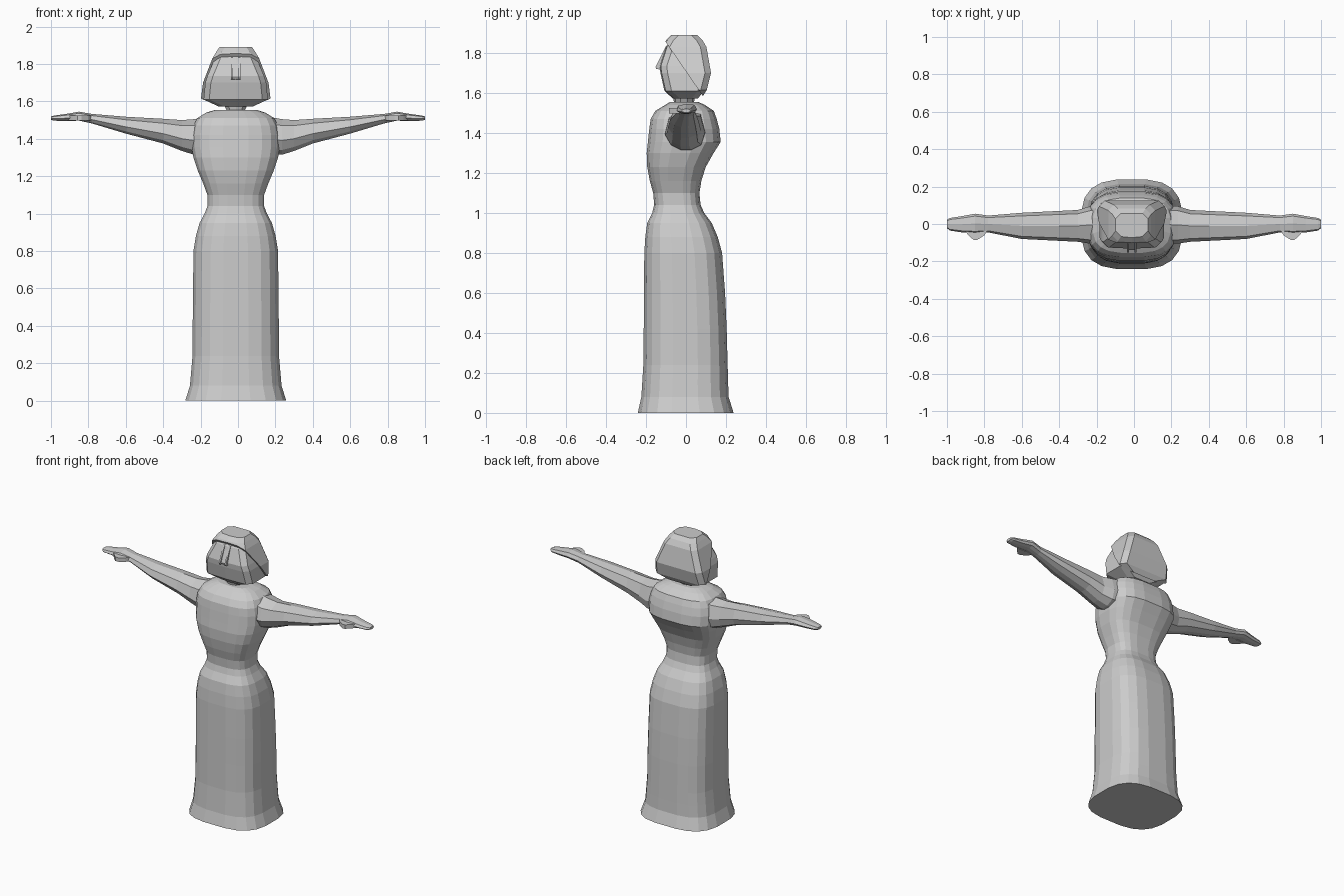
import bpy, bmesh, math
from mathutils import Vector

if "Cube" in bpy.data.objects:
    bpy.data.objects.remove(bpy.data.objects["Cube"])

grey = bpy.data.materials.new("light grey")
grey.diffuse_color = (0.6, 0.6, 0.6, 1)
grey.use_nodes = True
grey.node_tree.nodes["Principled BSDF"].inputs["Base Color"].default_value = grey.diffuse_color
CX = -0.012  # torso and head sit slightly off centre


def make(name, bm):
    bmesh.ops.recalc_face_normals(bm, faces=bm.faces)
    me = bpy.data.meshes.new(name)
    bm.to_mesh(me)
    bm.free()
    me.materials.append(grey)
    ob = bpy.data.objects.new(name, me)
    bpy.context.collection.objects.link(ob)
    return ob


def loft(rings):
    """Skin a list of equal-length point rings and cap both ends."""
    bm = bmesh.new()
    loops = [[bm.verts.new(p) for p in r] for r in rings]
    n = len(loops[0])
    for a, b in zip(loops, loops[1:]):
        for i in range(n):
            j = (i + 1) % n
            bm.faces.new((a[i], a[j], b[j], b[i]))
    bm.faces.new(loops[0])
    bm.faces.new(loops[-1])
    return bm


def oval(z, hx, y0, y1, n=20, power=3.0):
    """Rounded-square ring at height z."""
    pts = []
    for i in range(n):
        a = 2 * math.pi * (i + 0.5) / n
        c, s = math.cos(a), math.sin(a)
        e = 2 / power
        pts.append((CX + hx * math.copysign(abs(c) ** e, c),
                    (y0 + y1) / 2 + (y1 - y0) / 2 * math.copysign(abs(s) ** e, s), z))
    return pts


# gown: skirt, waist and bodice in one skin
gown = [(0, .272, -.243, .24), (.08, .247, -.225, .215), (.16, .24, -.22, .212),
        (.24, .233, -.215, .21), (.42, .232, -.213, .205), (.6, .23, -.212, .197),
        (.8, .228, -.21, .182), (.88, .215, -.205, .16), (.95, .195, -.195, .13),
        (1.0, .168, -.17, .092), (1.04, .153, -.16, .074), (1.1, .153, -.165, .068),
        (1.16, .175, -.182, .078), (1.23, .205, -.195, .1), (1.3, .228, -.198, .14),
        (1.355, .238, -.192, .175), (1.42, .238, -.185, .168), (1.47, .228, -.178, .155),
        (1.51, .208, -.155, .14), (1.54, .16, -.105, .095), (1.555, .11, -.08, .062)]
make("gown", loft([oval(*r) for r in gown]))

# neck
make("neck", loft([oval(z, hx, y0, y1, 10, 2.2) for z, hx, y0, y1 in
                   [(1.53, .07, -.07, .05), (1.555, .052, -.06, .04), (1.6, .075, -.07, .05)]]))


# arm profile: x, front y, back y, bottom z, top z
arm = [(.15, -.105, .10, 1.32, 1.52), (.235, -.105, .095, 1.315, 1.505),
       (.3, -.095, .075, 1.335, 1.50), (.40, -.09, .07, 1.375, 1.507),
       (.6, -.08, .06, 1.428, 1.518), (.78, -.045, .045, 1.482, 1.533),
       (.85, -.05, .055, 1.497, 1.545), (.92, -.045, .042, 1.495, 1.533),
       (.985, -.035, .032, 1.497, 1.524), (1.0, -.022, .022, 1.502, 1.52)]
# cross-section as fractions of depth and height
section = [(.5, 1), (.1, .82), (0, .4), (.15, .13), (.4, 0), (.65, 0), (.9, .13), (1, .45), (.88, .9)]

for side, label in ((1, "right"), (-1, "left")):
    make(label + "_arm", loft([[(side * x, y0 + u * (y1 - y0), z0 + v * (z1 - z0))
                                for u, v in section] for x, y0, y1, z0, z1 in arm]))
    # thumb
    make(label + "_thumb", loft([[(side * x, y, z) for x, z in
                                  ((x0, 1.498), (x1, 1.498), (x1, 1.525), (x0, 1.525))]
                                 for y, x0, x1 in ((-.03, .78, .91), (-.06, .80, .885), (-.085, .838, .858))]))


def block(z, hx, y0, y1, grow=0.0, cut=.03):
    """Rectangular ring with chamfered corners."""
    hx, y0, y1 = hx + grow, y0 - grow, y1 + grow
    c = cut
    return [(CX + x, y, z) for x, y in
            ((-hx + c, y0), (0, y0 - .006), (hx - c, y0), (hx, y0 + c), (hx, y1 - c),
             (hx - c, y1), (-hx + c, y1), (-hx, y1 - c), (-hx, y0 + c))]


# head
head = [(1.572, .09, -.06, .06), (1.61, .172, -.102, .088), (1.70, .163, -.122, .11),
        (1.735, .152, -.126, .108), (1.83, .112, -.095, .088), (1.865, .088, -.065, .06)]
make("head", loft([block(*r) for r in head]))

# bobbed hair: a slightly larger skin sliced on a slope to open the face
hair = [(1.58, .09, -.07, .07), (1.615, .174, -.10, .092), (1.70, .163, -.122, .113),
        (1.83, .113, -.10, .09), (1.865, .092, -.08, .07), (1.89, .075, -.055, .045)]
bm = loft([block(*r, grow=.012) for r in hair])
cut = bmesh.ops.bisect_plane(bm, geom=bm.verts[:] + bm.edges[:] + bm.faces[:],
                             plane_co=Vector((0, -.095, 1.845)), plane_no=Vector((0, .24, .165)),
                             clear_inner=True)
bmesh.ops.holes_fill(bm, edges=[e for e in bm.edges if e.is_boundary])
make("hair", bm)

# nose: wedge with a raised rim on each side
def wedge(name, x0, x1, out):
    make(name, loft([[(x, -.088, 1.84), (x, -.095 - out * .3, 1.835), (x, -.135 - out, 1.73),
                      (x, -.132 - out, 1.72), (x, -.115, 1.715)] for x in (x0, x1)]))

wedge("nose_bridge", CX - .016, CX + .016, .005)
for s in (-1, 1):
    wedge("nose_rim", CX + s * .016, CX + s * .026, .017)
